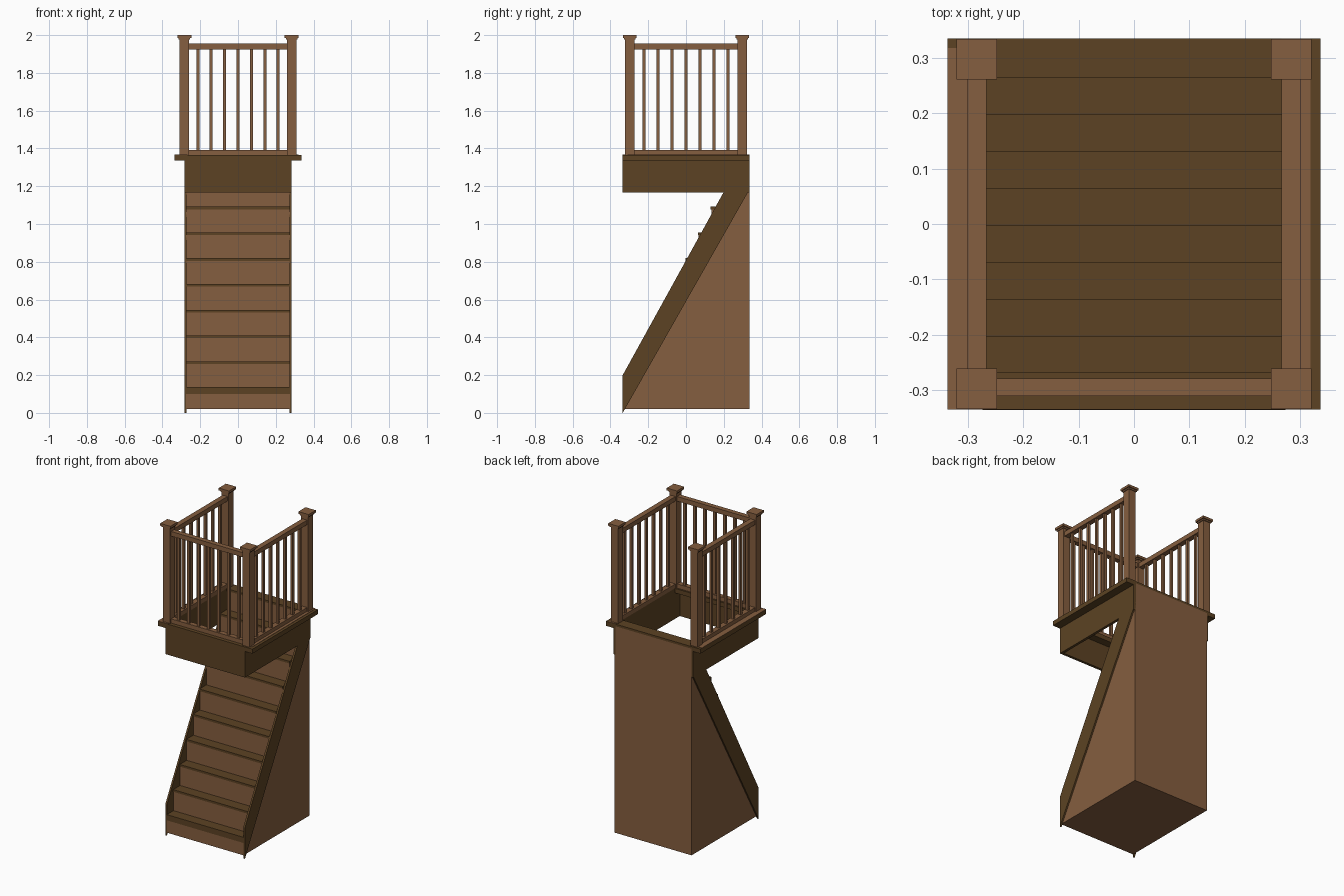
import bpy
import bmesh

old = bpy.data.objects.get("Cube")
if old:
    bpy.data.objects.remove(old, do_unlink=True)


def material(name, rgb):
    m = bpy.data.materials.new(name)
    m.use_nodes = True
    m.diffuse_color = (*rgb, 1)
    m.node_tree.nodes["Principled BSDF"].inputs["Base Color"].default_value = (*rgb, 1)
    return m


LIGHT = material("light brown wood", (0.235, 0.112, 0.050))
DARK = material("dark brown wood", (0.107, 0.055, 0.017))


def finish(name, bm, mat):
    bmesh.ops.recalc_face_normals(bm, faces=bm.faces)
    mesh = bpy.data.meshes.new(name)
    bm.to_mesh(mesh)
    bm.free()
    mesh.materials.append(mat)
    ob = bpy.data.objects.new(name, mesh)
    bpy.context.scene.collection.objects.link(ob)
    return ob


def box(name, x, y, z, mat):
    """Box from three (low, high) ranges."""
    bm = bmesh.new()
    bmesh.ops.create_cube(bm, size=1)
    for v in bm.verts:
        v.co = [r[0] if c < 0 else r[1] for c, r in zip(v.co, (x, y, z))]
    return finish(name, bm, mat)


def prism(name, outline, x0, x1, mat):
    """Side outline in (y, z), extruded along x."""
    bm = bmesh.new()
    face = bm.faces.new([bm.verts.new((x0, y, z)) for y, z in outline])
    new = bmesh.ops.extrude_face_region(bm, geom=[face])["geom"]
    bmesh.ops.translate(bm, vec=(x1 - x0, 0, 0),
                        verts=[g for g in new if isinstance(g, bmesh.types.BMVert)])
    return finish(name, bm, mat)


def span(centre, half):
    return (centre - half, centre + half)


EDGE = 0.335      # half depth
STEPS = 10
DECK = 1.365      # deck height
RUN, RISE = 2 * EDGE / STEPS, DECK / STEPS
SLAB = 0.014      # tread thickness
SIDES = (("right", -1), ("left", 1))

# Stair body with stepped front and closed back
outline = [(EDGE, 0.02), (-EDGE, 0.02)]
for k in range(STEPS):
    y, z = -EDGE + RUN * k, RISE * (k + 1) - SLAB
    outline += [(y, z), (y + RUN, z)]
prism("stair_body", outline, -0.274, 0.274, LIGHT)

# Treads
for k in range(STEPS):
    y, z = -EDGE + RUN * k, RISE * (k + 1)
    front = max(-EDGE, y - 0.003)
    box(f"tread_{k + 1}", (-0.274, 0.274), (front, y + RUN), (z - SLAB, z), DARK)
box("first_riser_band", (-0.274, 0.274), (-EDGE - 0.001, -EDGE + 0.004), (0.1, RISE), DARK)

# Sloping stringers, platform skirt and deck edge on both sides
for side, s in SIDES:
    prism(f"{side}_stringer",
          [(-EDGE, 0), (-EDGE, 0.2), (0.2, 1.17), (EDGE, 1.18)],
          s * 0.272, s * 0.284, DARK)
    box(f"{side}_skirt", sorted((s * 0.267, s * 0.284)), (-EDGE, EDGE), (1.168, 1.336), DARK)
    box(f"{side}_deck_edge", sorted((s * 0.267, s * 0.337)), (-EDGE, EDGE), (1.336, DECK), DARK)
box("front_skirt", (-0.284, 0.284), (-EDGE, -EDGE + 0.017), (1.168, 1.336), DARK)
box("front_deck_edge", (-0.337, 0.337), (-EDGE, -0.268), (1.336, DECK), DARK)

# Lighter boards lying on the side deck edges
box("right_deck_board", (-0.337, -0.267), (-EDGE, 0.318), (DECK, DECK + 0.002), LIGHT)
box("left_deck_board", (0.267, 0.319), (-0.31, EDGE), (DECK, DECK + 0.002), LIGHT)

# Corner posts with stepped caps
PX, PY = 0.284, 0.298
for side, s in SIDES:
    for end, e in (("front", -1), ("back", 1)):
        for part, half, z in (("post", 0.025, (DECK, 1.978)),
                              ("cap_collar", 0.030, (1.976, 1.986)),
                              ("cap", 0.0365, (1.985, 2.0))):
            box(f"{end}_{side}_{part}", span(s * PX, half), span(e * PY, half), z, LIGHT)

# Railings on the front and both sides
RAILS = (("bottom_rail", (DECK, 1.392)), ("top_rail", (1.925, 1.955)))
BALUSTERS = range(-3, 4)
for part, z in RAILS:
    box(f"front_{part}", (-PX, PX), span(-0.295, 0.016), z, LIGHT)
    for side, s in SIDES:
        box(f"{side}_{part}", span(s * PX, 0.017), (-PY, PY), z, LIGHT)
for i in BALUSTERS:
    box(f"front_baluster_{i + 4}", span(i * 0.071, 0.008), span(-0.295, 0.008), (1.39, 1.927), LIGHT)
    for side, s in SIDES:
        box(f"{side}_baluster_{i + 4}", span(s * PX, 0.008), span(i * 0.074, 0.008), (1.39, 1.927), LIGHT)
